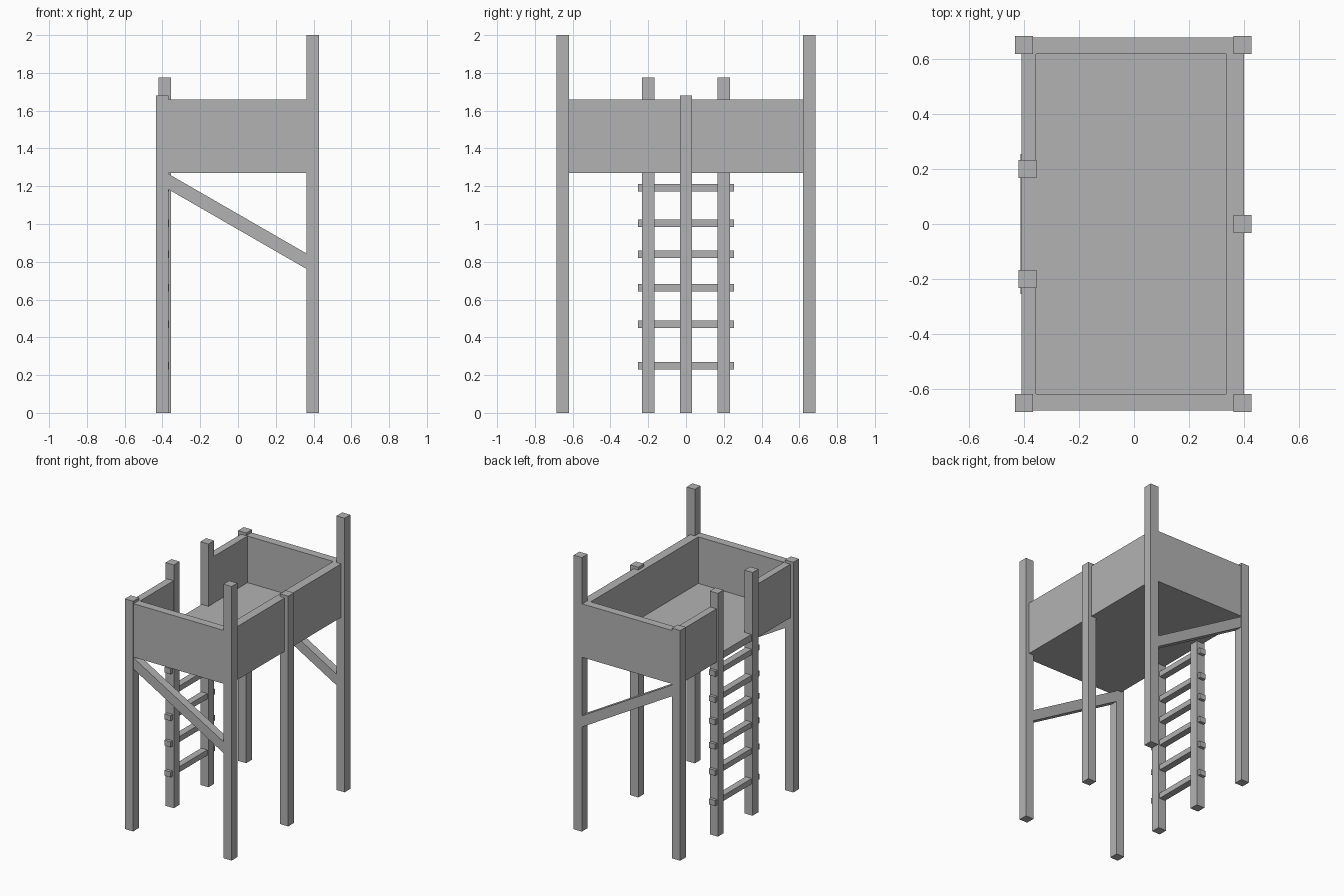
import bpy
import bmesh

cube = bpy.data.objects.get("Cube")
if cube:
    bpy.data.objects.remove(cube, do_unlink=True)

GREY = (0.45, 0.45, 0.45, 1.0)
grey = bpy.data.materials.new("plain grey")
grey.use_nodes = True
grey.diffuse_color = GREY
grey.node_tree.nodes["Principled BSDF"].inputs["Base Color"].default_value = GREY


def block(name, xs, ys, zs, drop=0.0):
    """Box between ranges; drop lowers its +x end to make a slanted beam."""
    bm = bmesh.new()
    bmesh.ops.create_cube(bm, size=1)
    for v in bm.verts:
        right = v.co.x > 0
        v.co = (xs[right], ys[v.co.y > 0], zs[v.co.z > 0] - drop * right)
    mesh = bpy.data.meshes.new(name)
    bm.to_mesh(mesh)
    bm.free()
    mesh.materials.append(grey)
    obj = bpy.data.objects.new(name, mesh)
    bpy.context.collection.objects.link(obj)
    return obj


def post(name, x, y, height):
    r = 0.033
    block(name, (x - r, x + r), (y - r, y + r), (0, height))


LEFT, RIGHT = (0.335, 0.40), (-0.41, -0.357)
WALL_Z, FLOOR_Z = (1.27, 1.66), (1.27, 1.32)

# Parts repeated at the front and back
for end, s in (("front", -1), ("back", 1)):
    post(end + "_tall_post", 0.395, s * 0.652, 2.0)
    post(end + "_short_post", -0.40, s * 0.652, 1.68)
    post(end + "_ladder_rail", -0.388, s * 0.2, 1.775)
    across = sorted((s * 0.62, s * 0.68))
    block(end + "_wall", (RIGHT[0], LEFT[1]), across, WALL_Z)
    block(end + "_entry_wall", RIGHT, sorted((s * 0.2, s * 0.62)), WALL_Z)
    block(end + "_brace", (-0.38, 0.38), across, (1.19, 1.272), 0.438)

# Closed side wall, its middle post and the deck
post("middle_post", 0.395, 0, 1.68)
block("side_wall", LEFT, (-0.62, 0.62), WALL_Z)
block("deck", (RIGHT[1], LEFT[0]), (-0.62, 0.62), FLOOR_Z)
block("entry_sill", RIGHT, (-0.2, 0.2), FLOOR_Z)

# Ladder rungs
for z in (0.25, 0.47, 0.662, 0.84, 1.003, 1.193):
    block("ladder_rung", (-0.414, -0.365), (-0.255, 0.255), (z - 0.02, z + 0.02))
